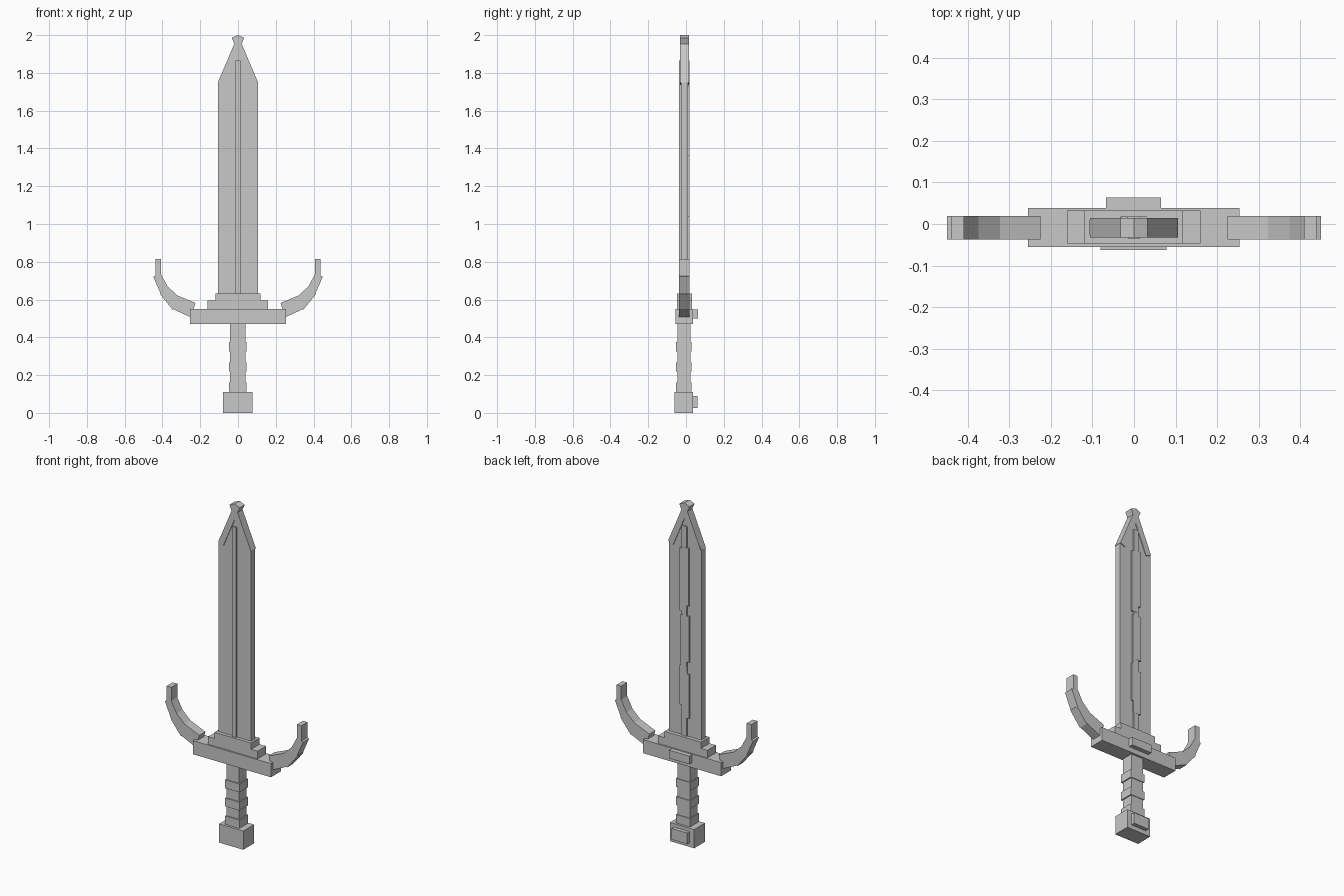
import bpy, bmesh

steel = bpy.data.materials.new("light grey")
steel.diffuse_color = (0.58, 0.58, 0.58, 1)


def prism(name, outlines, y0, y1):
    """Extrude one or more x-z outlines from y0 to y1."""
    bm = bmesh.new()
    for pts in outlines:
        face = bm.faces.new([bm.verts.new((x, y0, z)) for x, z in pts])
        ext = bmesh.ops.extrude_face_region(bm, geom=[face])
        verts = [g for g in ext["geom"] if isinstance(g, bmesh.types.BMVert)]
        bmesh.ops.translate(bm, verts=verts, vec=(0, y1 - y0, 0))
    bmesh.ops.recalc_face_normals(bm, faces=bm.faces)
    mesh = bpy.data.meshes.new(name)
    bm.to_mesh(mesh)
    bm.free()
    mesh.materials.append(steel)
    ob = bpy.data.objects.new(name, mesh)
    bpy.context.collection.objects.link(ob)
    return ob


def box(name, x0, x1, y0, y1, z0, z1):
    return prism(name, [[(x0, z0), (x1, z0), (x1, z1), (x0, z1)]], y0, y1)


def mirrored(pts):
    return [pts, [(-x, z) for x, z in pts]]


# Pommel with its back plate
box("pommel", -0.08, 0.078, -0.062, 0.038, 0, 0.11)
box("pommel_plate", -0.05, 0.05, 0.035, 0.061, 0.025, 0.09)

# Grip and its raised rings
box("grip", -0.042, 0.039, -0.046, 0.025, 0.10, 0.48)
for i, z in enumerate((0.113, 0.218, 0.325)):
    box(f"grip_ring_{i + 1}", -0.047, 0.046, -0.053, 0.029, z, z + 0.049)

# Stepped crossguard
box("guard", -0.255, 0.253, -0.055, 0.038, 0.47, 0.55)
box("guard_plate", -0.067, 0.065, 0.035, 0.064, 0.5, 0.548)
box("guard_step", -0.161, 0.16, -0.047, 0.032, 0.545, 0.595)
box("blade_collar", -0.12, 0.118, -0.047, 0.032, 0.59, 0.632)

# Curved hooks, each a chain of angled blocks
hook = [
    [(0.25, 0.506), (0.35, 0.552), (0.322, 0.622), (0.225, 0.582)],
    [(0.345, 0.545), (0.412, 0.628), (0.378, 0.675), (0.322, 0.622)],
    [(0.405, 0.62), (0.449, 0.722), (0.408, 0.735), (0.372, 0.668)],
    [(0.438, 0.71), (0.438, 0.815), (0.408, 0.815), (0.408, 0.71)],
]
prism("hooks", [p for seg in hook for p in mirrored(seg)], -0.037, 0.019)

# Blade core with tapered end
prism("blade", [[(-0.107, 0.62), (0.105, 0.62), (0.105, 1.75),
                 (0.012, 1.965), (-0.012, 1.965), (-0.107, 1.75)]], -0.027, 0.010)

# Slanted bars crossing at the point
bar = [(-0.106, 1.75), (-0.073, 1.736), (0.033, 1.986), (0.0, 2.0)]
prism("tip_bars", mirrored(bar), -0.032, 0.015)

# Central ridge on the front, narrow strip on the back
box("front_ridge", -0.013, 0.013, -0.036, -0.02, 0.62, 1.865)
box("back_strip", -0.016, 0.016, 0.005, 0.0175, 0.62, 1.865)

# Staggered plates along the back strip
for i, (x0, x1, z0, z1) in enumerate((
        (-0.018, 0.030, 0.81, 1.04), (-0.032, 0.018, 0.74, 1.0),
        (-0.016, 0.022, 1.04, 1.34), (-0.032, 0.014, 1.07, 1.34),
        (-0.016, 0.030, 1.36, 1.73), (-0.03, 0.016, 1.40, 1.74))):
    box(f"back_plate_{i + 1}", x0, x1, 0.005, 0.018 + 0.0001 * i, z0, z1)
